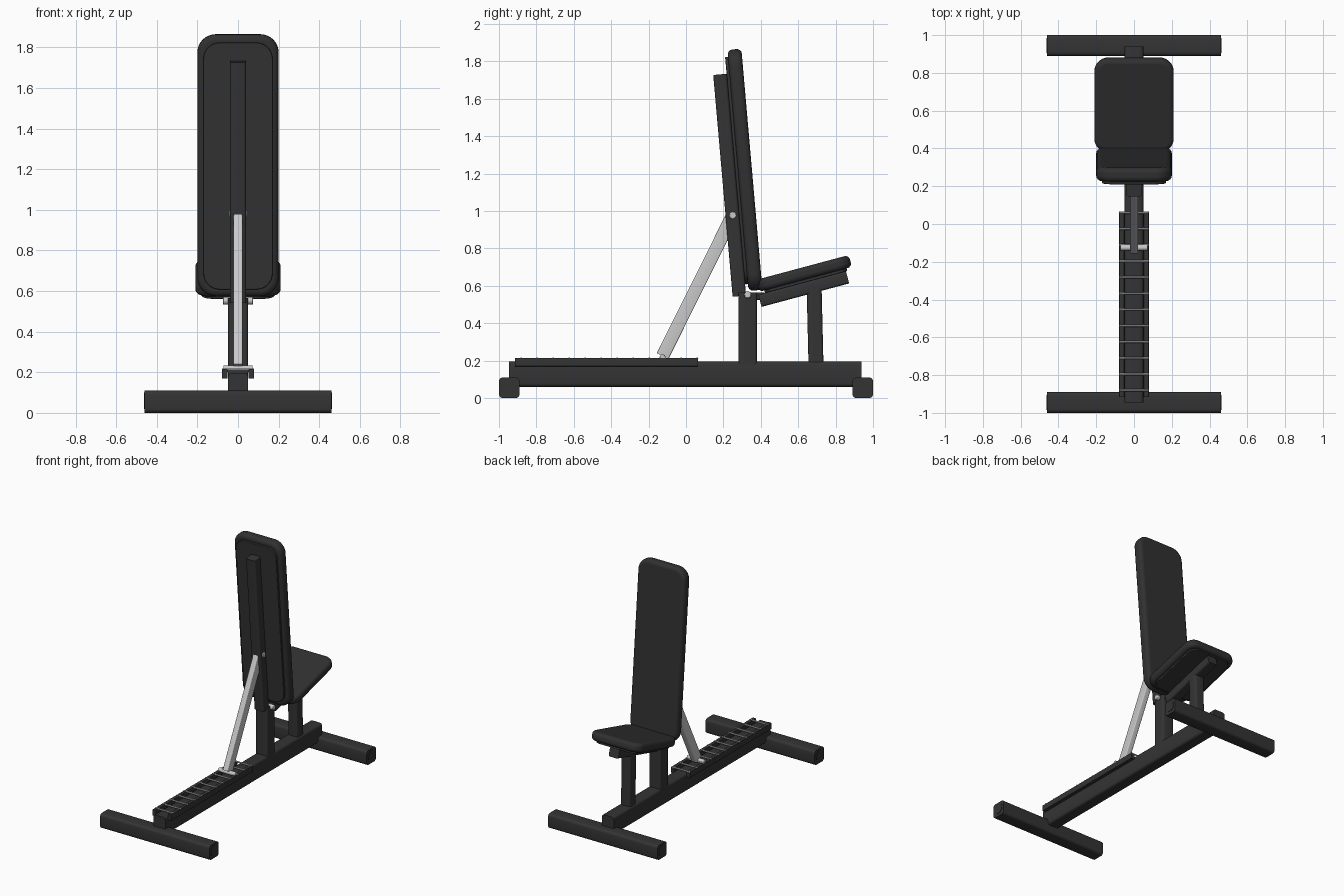
import bpy, bmesh, math
from mathutils import Matrix, Vector

if "Cube" in bpy.data.objects:
    bpy.data.objects.remove(bpy.data.objects["Cube"])


def material(name, v):
    m = bpy.data.materials.new(name)
    m.diffuse_color = (v, v, v, 1)
    m.use_nodes = True
    m.node_tree.nodes["Principled BSDF"].inputs["Base Color"].default_value = m.diffuse_color
    return m


FRAME = material("black steel", 0.034)
PAD = material("black vinyl", 0.030)
SILVER = material("silver steel", 0.58)


def finish(name, bm, mat, matrix, bevel, segs=3):
    bmesh.ops.recalc_face_normals(bm, faces=bm.faces)
    me = bpy.data.meshes.new(name)
    bm.to_mesh(me)
    bm.free()
    ob = bpy.data.objects.new(name, me)
    bpy.context.collection.objects.link(ob)
    ob.matrix_world = matrix
    me.materials.append(mat)
    if bevel:
        b = ob.modifiers.new("bevel", 'BEVEL')
        b.width, b.segments = bevel, segs
        b.limit_method, b.angle_limit = 'ANGLE', math.radians(40)
    bpy.ops.object.select_all(action='DESELECT')
    ob.select_set(True)
    bpy.context.view_layer.objects.active = ob
    bpy.ops.object.shade_smooth_by_angle(angle=math.radians(35))
    return ob


def tilt(y, z, deg):
    return Matrix.Translation((0, y, z)) @ Matrix.Rotation(math.radians(deg), 4, 'X')


def tube(name, size, mat=FRAME, base=Matrix(), at=(0, 0, 0), axis=0, r=0.015):
    """Square tube: long edges rounded, flat ends along the given axis."""
    others = [i for i in range(3) if i != axis]
    a, b = size[others[0]] / 2 - r, size[others[1]] / 2 - r
    bm = bmesh.new()
    ring = []
    for k, (sx, sy) in enumerate([(1, 1), (-1, 1), (-1, -1), (1, -1)]):
        for j in range(5):
            t = math.pi / 2 * (k + j / 4)
            co = [0, 0, 0]
            co[others[0]] = sx * a + r * math.cos(t)
            co[others[1]] = sy * b + r * math.sin(t)
            co[axis] = -size[axis] / 2
            ring.append(bm.verts.new(co))
    f = bm.faces.new(ring)
    ext = bmesh.ops.extrude_face_region(bm, geom=[f])
    step = Vector((0, 0, 0))
    step[axis] = size[axis]
    bmesh.ops.translate(bm, vec=step, verts=[v for v in ext["geom"] if isinstance(v, bmesh.types.BMVert)])
    return finish(name, bm, mat, base @ Matrix.Translation(at), 0)


def rounded_slab(name, w, l, thick, r, base, z, mat, bevel):
    """Rounded rectangle slab lying in local XY."""
    bm = bmesh.new()
    ring = []
    for k, (sx, sy) in enumerate([(1, 1), (-1, 1), (-1, -1), (1, -1)]):
        for j in range(9):
            t = math.pi / 2 * (k + j / 8)
            ring.append(bm.verts.new((sx * (w / 2 - r) + r * math.cos(t),
                                      sy * (l / 2 - r) + r * math.sin(t), -thick / 2)))
    f = bm.faces.new(ring)
    ext = bmesh.ops.extrude_face_region(bm, geom=[f])
    bmesh.ops.translate(bm, vec=(0, 0, thick), verts=[v for v in ext["geom"] if isinstance(v, bmesh.types.BMVert)])
    return finish(name, bm, mat, base @ Matrix.Translation((0, 0, z)), bevel, 4)


def pin(name, y, z, r, length, x=0, mat=SILVER, sides=16, bevel=0.0):
    """Round bar along x."""
    bm = bmesh.new()
    bmesh.ops.create_cone(bm, cap_ends=True, segments=sides, radius1=r, radius2=r, depth=length)
    m = Matrix.Translation((x, y, z)) @ Matrix.Rotation(math.pi / 2, 4, 'Y')
    return finish(name, bm, mat, m, bevel, 2)


# Floor feet with end caps, and the main beam
for label, y in (("front", -0.945), ("rear", 0.945)):
    tube(label + "_foot", (0.92, 0.11, 0.11), at=(0, y, 0.055), axis=0, r=0.02)
    for side, x in (("left", -0.46), ("right", 0.46)):
        pin(f"{label}_foot_cap_{side}", y, 0.06, 0.04, 0.006, x, FRAME, 16)
tube("main_beam", (0.10, 1.885, 0.135), at=(0, -0.003, 0.1275), axis=1, r=0.018)

# Ladder rack: two rails and rungs
for side, x in (("left", -0.065), ("right", 0.065)):
    tube("rack_rail_" + side, (0.028, 0.98, 0.046), at=(x, -0.425, 0.192), axis=1, r=0.004)
for i in range(12):
    pin(f"rack_rung_{i + 1}", 0.06 - 0.0855 * i, 0.212, 0.006, 0.156, sides=10)

# Upright posts
tube("back_post", (0.10, 0.10, 0.41), at=(0, 0.33, 0.36), axis=2)
tube("seat_post", (0.08, 0.08, 0.43), base=tilt(0.69, 0.385, 1.4), axis=2)
tube("seat_hinge_block", (0.06, 0.09, 0.04), at=(0, 0.375, 0.545), axis=1, r=0.006)

# Seat: pad, backing plate, support tube
seat = tilt(0.63, 0.666, 15)
rounded_slab("seat_pad", 0.42, 0.515, 0.066, 0.075, seat, 0, PAD, 0.024)
rounded_slab("seat_plate", 0.36, 0.455, 0.016, 0.06, seat, -0.040, FRAME, 0.004)
tube("seat_tube", (0.08, 0.485, 0.066), base=seat, at=(0, -0.022, -0.081), axis=1, r=0.012)

# Backrest: pad, backing plate, spine tube
back = tilt(0.315, 1.22, 95)
rounded_slab("backrest_pad", 0.40, 1.294, 0.075, 0.09, back, 0, PAD, 0.026)
rounded_slab("backrest_plate", 0.34, 1.22, 0.018, 0.08, back, 0.044, FRAME, 0.004)
tube("backrest_spine", (0.08, 1.19, 0.072), base=back, at=(0, -0.075, 0.0885), axis=1, r=0.012)

# Hinge pins
pin("backrest_hinge_pin", 0.33, 0.553, 0.019, 0.15, bevel=0.004)
pin("strut_hinge_pin", 0.25, 0.977, 0.019, 0.09, bevel=0.004)

# Adjusting strut with its cross bar resting in the rack
lo, hi = Vector((0, -0.125, 0.225)), Vector((0, 0.25, 0.977))
d = hi - lo
ang = math.degrees(math.atan2(d.z, d.y)) - 90
mid = (lo + hi) / 2
tube("support_strut", (0.044, 0.07, d.length), SILVER, tilt(mid.y, mid.z, ang), axis=2, r=0.006)
pin("strut_cross_bar", -0.125, 0.218, 0.016, 0.145, bevel=0.003)
